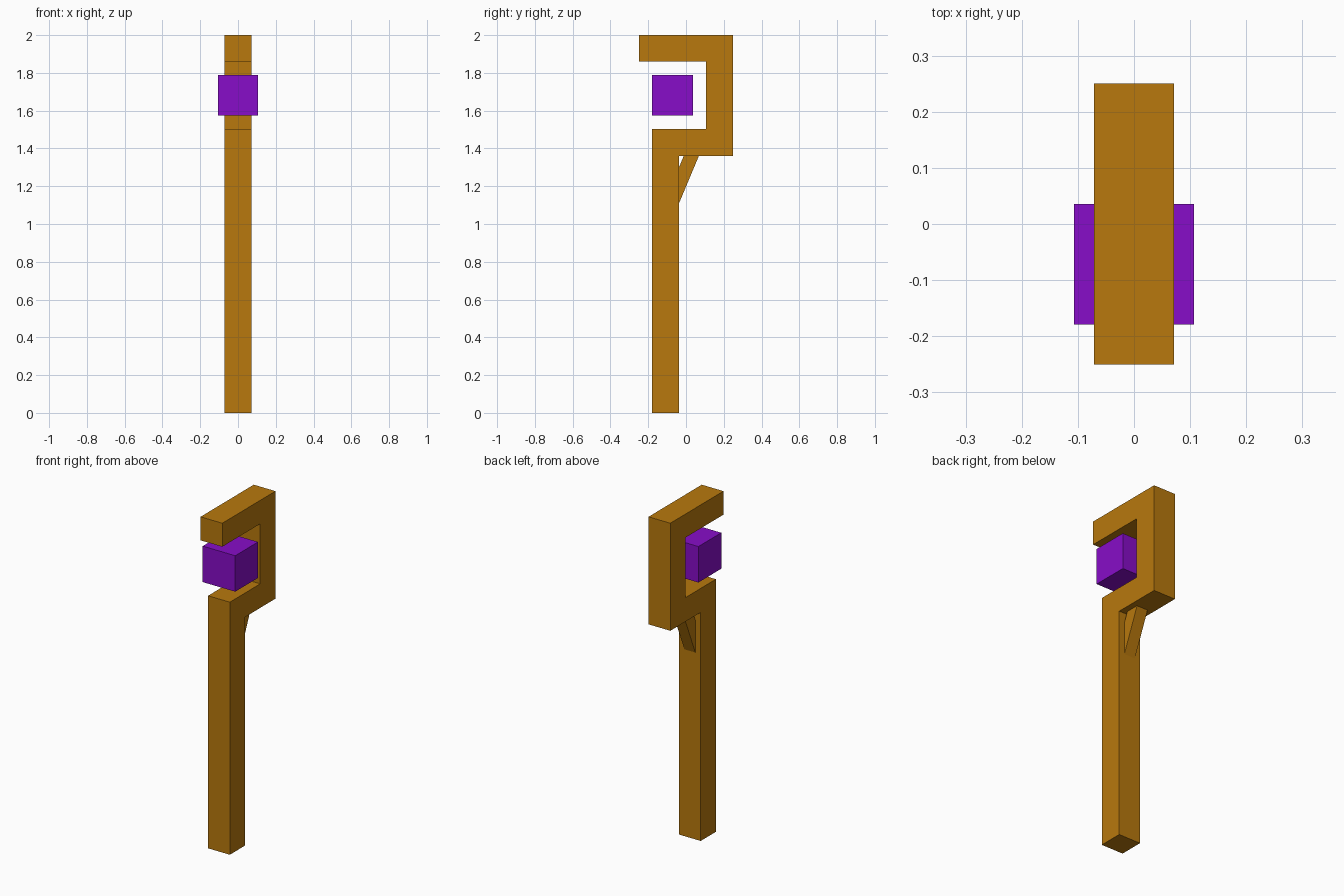
import bpy
import bmesh

if "Cube" in bpy.data.objects:
    bpy.data.objects.remove(bpy.data.objects["Cube"], do_unlink=True)


def material(name, rgb):
    mat = bpy.data.materials.new(name)
    mat.use_nodes = True
    color = (*rgb, 1)
    mat.diffuse_color = color
    mat.node_tree.nodes["Principled BSDF"].inputs["Base Color"].default_value = color
    return mat


def extruded(name, profile, half_width, mat):
    """Extrude a side profile of (y, z) points symmetrically along x."""
    bm = bmesh.new()
    face = bm.faces.new([bm.verts.new((-half_width, y, z)) for y, z in profile])
    grown = bmesh.ops.extrude_face_region(bm, geom=[face])["geom"]
    moved = [v for v in grown if isinstance(v, bmesh.types.BMVert)]
    bmesh.ops.translate(bm, verts=moved, vec=(2 * half_width, 0, 0))
    bmesh.ops.recalc_face_normals(bm, faces=bm.faces)
    mesh = bpy.data.meshes.new(name)
    bm.to_mesh(mesh)
    bm.free()
    mesh.materials.append(mat)
    obj = bpy.data.objects.new(name, mesh)
    bpy.context.collection.objects.link(obj)
    return obj


wood = material("golden_brown", (0.48, 0.19, 0.004))
purple = material("purple", (0.242, 0.004, 0.578))

# Shaft with the square hook at the top
extruded("staff_hook", [
    (-0.179, 0), (-0.036, 0), (-0.036, 1.36), (0.25, 1.36), (0.25, 2),
    (-0.25, 2), (-0.25, 1.86), (0.107, 1.86), (0.107, 1.503), (-0.179, 1.503),
], 0.0715, wood)

# Narrow diagonal brace under the hook
extruded("brace", [
    (-0.036, 1.112), (0.068, 1.36), (-0.012, 1.36), (-0.036, 1.303),
], 0.036, wood)

# Floating cube held within the hook
extruded("gem", [
    (-0.179, 1.575), (0.036, 1.575), (0.036, 1.789), (-0.179, 1.789),
], 0.107, purple)
